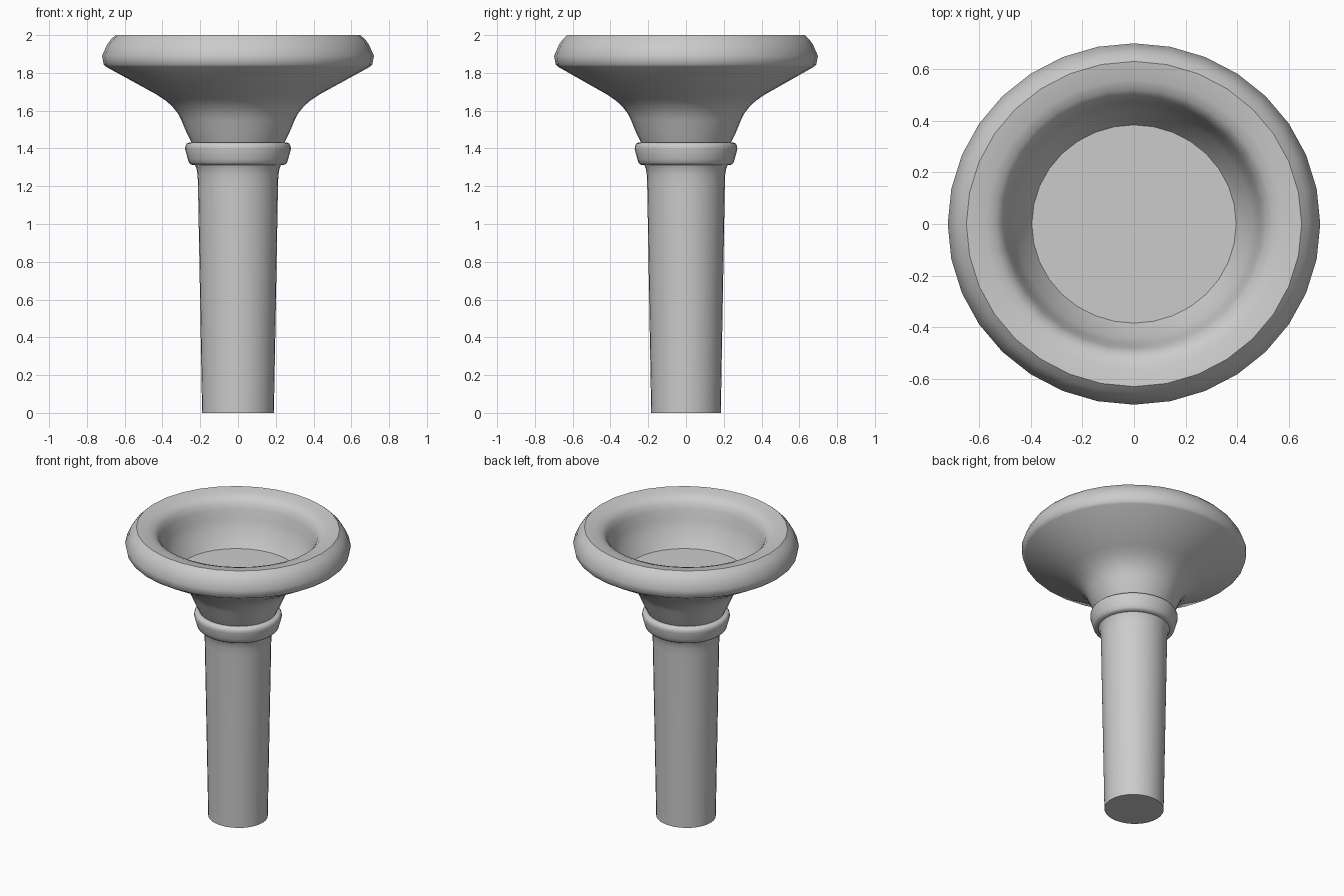
import bpy, bmesh, math

if "Cube" in bpy.data.objects:
    bpy.data.objects.remove(bpy.data.objects["Cube"])

SIDES = 32
Y_SCALE = 0.97   # the piece is very slightly oval

metal = bpy.data.materials.new("grey metal")
metal.diffuse_color = (0.6, 0.6, 0.6, 1)
metal.use_nodes = True
metal.node_tree.nodes["Principled BSDF"].inputs["Base Color"].default_value = metal.diffuse_color


def lathe(name, profile, smooth_angle, cap_start=False, cap_end=False):
    """Spin (radius, z) points, listed from bottom outside upward, around z."""
    bm = bmesh.new()
    rings = []
    for r, z in profile:
        rings.append([bm.verts.new((r * math.cos(2 * math.pi * i / SIDES),
                                    r * math.sin(2 * math.pi * i / SIDES) * Y_SCALE, z))
                      for i in range(SIDES)])
    for a, b in zip(rings, rings[1:]):
        for i in range(SIDES):
            j = (i + 1) % SIDES
            bm.faces.new((a[i], a[j], b[j], b[i]))
    if cap_start:
        bm.faces.new(rings[0][::-1])
    if cap_end:
        bm.faces.new(rings[-1])
    mesh = bpy.data.meshes.new(name)
    bm.to_mesh(mesh)
    bm.free()
    mesh.materials.append(metal)
    obj = bpy.data.objects.new(name, mesh)
    bpy.context.collection.objects.link(obj)
    bpy.ops.object.select_all(action='DESELECT')
    obj.select_set(True)
    bpy.context.view_layer.objects.active = obj
    bpy.ops.object.shade_smooth_by_angle(angle=math.radians(smooth_angle))
    return obj


# Tapered stem and collar ring
lathe("shank", [(0.19, 0), (0.212, 1.21), (0.214, 1.26), (0.22, 1.295), (0.228, 1.312),
                (0.248, 1.314), (0.260, 1.325), (0.266, 1.345), (0.280, 1.395),
                (0.279, 1.412), (0.272, 1.425), (0.26, 1.431), (0.246, 1.431)],
      50, cap_start=True)

# Flared cup body, rounded rim and recessed bowl with flat floor
lathe("cup", [(0.246, 1.431), (0.275, 1.49), (0.30, 1.55), (0.318, 1.585), (0.35, 1.625),
              (0.385, 1.655), (0.43, 1.685), (0.70, 1.833), (0.711, 1.845), (0.72, 1.89),
              (0.693, 1.95), (0.675, 1.975), (0.648, 2.0),
              (0.575, 1.99), (0.535, 1.975), (0.51, 1.95), (0.495, 1.91),
              (0.48, 1.85), (0.455, 1.77), (0.395, 1.68)],
      46, cap_end=True)
